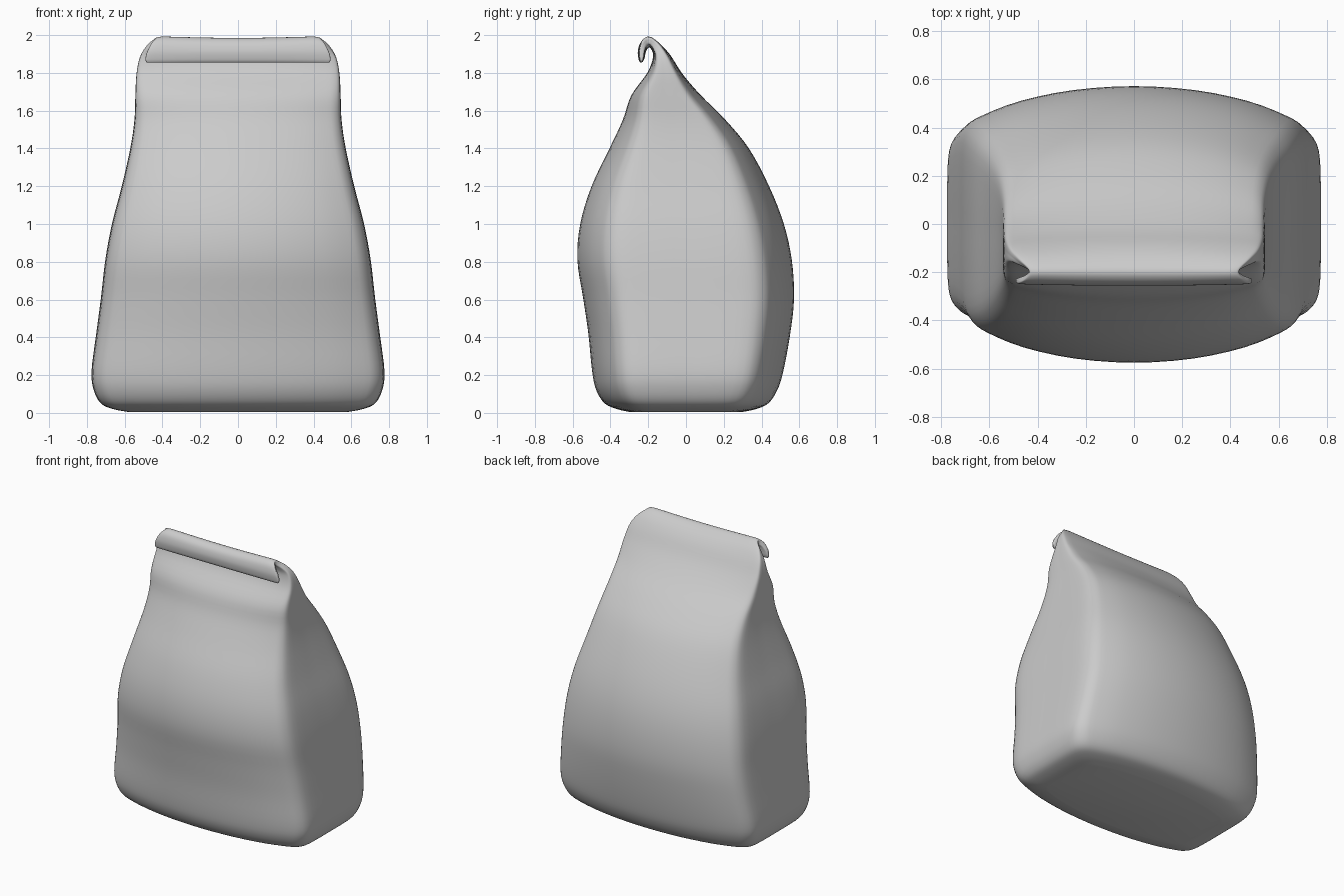
import bpy, bmesh
from mathutils import Vector

if "Cube" in bpy.data.objects:
    bpy.data.objects.remove(bpy.data.objects["Cube"])


def spline(pts, steps, closed=False):
    """Catmull-Rom curve through tuples of any length."""
    n, out = len(pts), []
    for i in range(n if closed else n - 1):
        idx = [i - 1, i, i + 1, i + 2]
        idx = [k % n if closed else min(max(k, 0), n - 1) for k in idx]
        for s in range(steps):
            t = s / steps
            out.append(tuple(
                0.5 * (2 * b + (c - a) * t + (2 * a - 5 * b + 4 * c - d) * t * t
                       + (3 * b - a - 3 * c + d) * t ** 3)
                for a, b, c, d in zip(*(pts[k] for k in idx))))
    if not closed:
        out.append(pts[-1])
    return out


# Bag rings: half width, front y, front z, back y, back z (the last ones roll over)
rings = [
    (0.58, -0.30, 0.005, 0.30, 0.005),
    (0.66, -0.365, 0.02, 0.37, 0.02),
    (0.725, -0.43, 0.05, 0.435, 0.05),
    (0.763, -0.475, 0.12, 0.483, 0.12),
    (0.775, -0.497, 0.22, 0.515, 0.22),
    (0.75, -0.517, 0.42, 0.552, 0.42),
    (0.725, -0.545, 0.61, 0.572, 0.61),
    (0.702, -0.575, 0.81, 0.56, 0.81),
    (0.667, -0.56, 1.00, 0.518, 1.00),
    (0.615, -0.50, 1.20, 0.44, 1.20),
    (0.57, -0.405, 1.40, 0.333, 1.40),
    (0.548, -0.335, 1.55, 0.21, 1.55),
    (0.543, -0.29, 1.68, 0.08, 1.68),
    (0.537, -0.205, 1.80, -0.015, 1.79),
    (0.518, -0.175, 1.88, -0.08, 1.89),
    (0.48, -0.18, 1.92, -0.135, 1.96),
    (0.435, -0.193, 1.94, -0.195, 2.0),
    (0.455, -0.206, 1.93, -0.238, 1.975),
    (0.48, -0.214, 1.905, -0.255, 1.92),
    (0.49, -0.220, 1.875, -0.251, 1.872),
    (0.484, -0.230, 1.857, -0.242, 1.855),
]

# Cross-section: flat sides, rounded corners, bowed front and back
quarter = [(0.35, -0.97), (0.65, -0.89), (0.86, -0.785), (0.945, -0.71),
           (0.99, -0.58), (1.0, -0.3)]
right = quarter + [(1, 0)] + [(x, -y) for x, y in reversed(quarter)]
section = [(0, -1)] + right + [(0, 1)] + [(-x, y) for x, y in reversed(right)]
section = spline(section, 3, closed=True)

bm = bmesh.new()
loops = []
for w, fy, fz, by, bz in spline(rings, 4):
    front, back = Vector((0, fy, fz)), Vector((0, by, bz))
    loop = []
    for u, v in section:
        p = front.lerp(back, (v + 1) / 2)
        p.x = u * w
        # slight sag in the middle of the rolled top
        lift = min(max((p.z - 1.9) / 0.1, 0), 1)
        p.z -= 0.015 * lift * max(0, 1 - (p.x / 0.4) ** 2)
        p.z = max(p.z, 0)
        loop.append(bm.verts.new(p))
    loops.append(loop)
n = len(section)
for a, b in zip(loops, loops[1:]):
    for i in range(n):
        j = (i + 1) % n
        bm.faces.new((a[i], a[j], b[j], b[i]))
# Base and lip of the roll
bm.faces.new(list(reversed(loops[0])))
bm.faces.new(loops[-1])
bmesh.ops.recalc_face_normals(bm, faces=bm.faces)

mesh = bpy.data.meshes.new("paper_bag")
bm.to_mesh(mesh)
bm.free()
bag = bpy.data.objects.new("paper_bag", mesh)
bpy.context.collection.objects.link(bag)
for poly in mesh.polygons:
    poly.use_smooth = True
